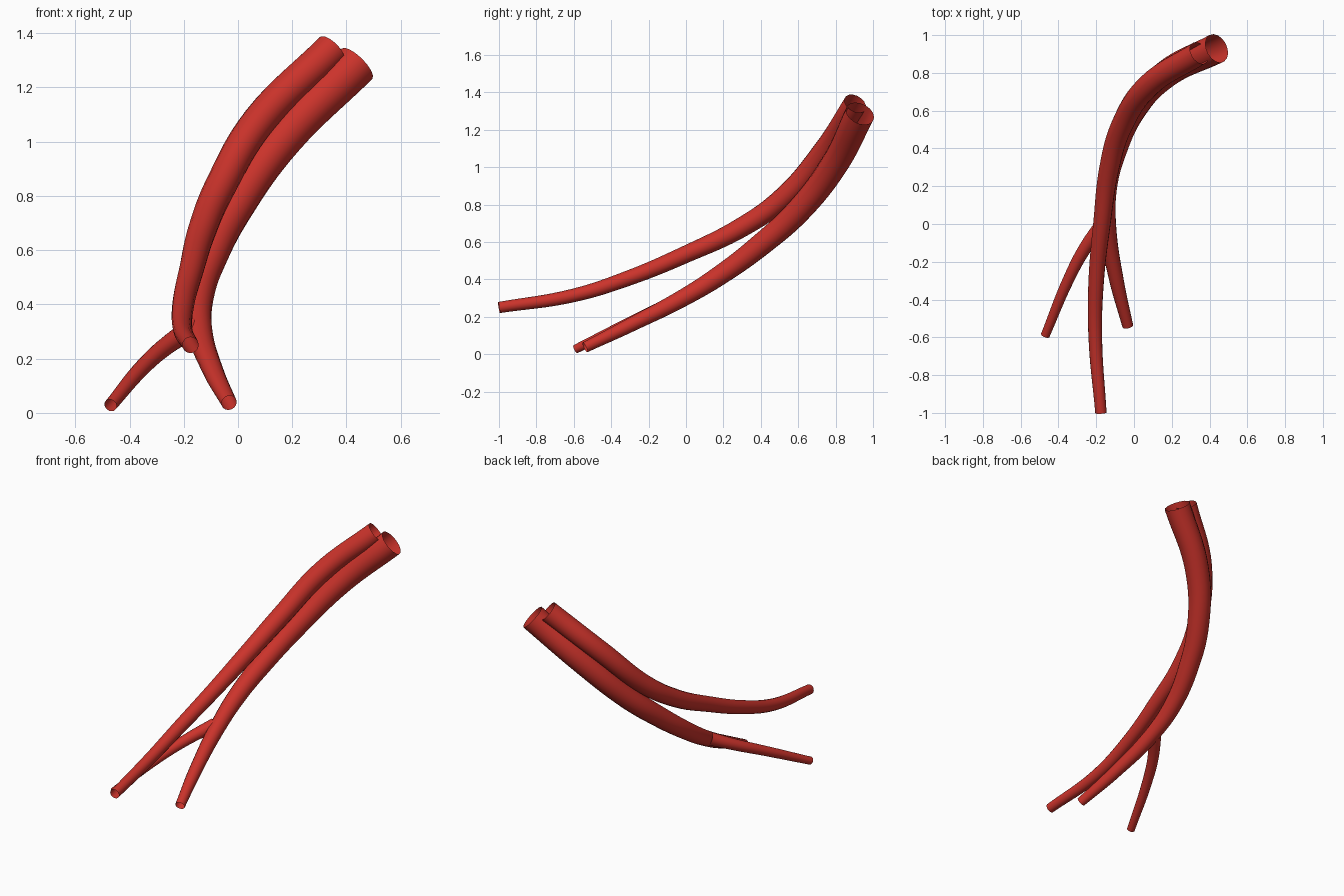
import bpy

cube = bpy.data.objects.get("Cube")
if cube:
    bpy.data.objects.remove(cube, do_unlink=True)

# One red for all tubes
red = bpy.data.materials.new("vessel red")
red.use_nodes = True
red.diffuse_color = (0.6, 0.033, 0.024, 1)
red.node_tree.nodes["Principled BSDF"].inputs["Base Color"].default_value = (0.6, 0.033, 0.024, 1)


def tube(name, points):
    """Sweep an open, tapering round tube through (x, y, z, radius) points."""
    curve = bpy.data.curves.new(name + "_path", "CURVE")
    curve.dimensions = "3D"
    curve.resolution_u = 8
    curve.bevel_depth = 1.0
    curve.bevel_resolution = 6
    curve.use_fill_caps = False
    spline = curve.splines.new("BEZIER")
    spline.bezier_points.add(len(points) - 1)
    for knot, (x, y, z, radius) in zip(spline.bezier_points, points):
        knot.co = (x, y, z)
        knot.radius = radius
        knot.handle_left_type = knot.handle_right_type = "AUTO"
    path = bpy.data.objects.new(name + "_path", curve)
    bpy.context.collection.objects.link(path)
    bpy.context.view_layer.update()
    mesh = bpy.data.meshes.new_from_object(path.evaluated_get(bpy.context.evaluated_depsgraph_get()))
    bpy.data.objects.remove(path, do_unlink=True)
    mesh.name = name
    mesh.materials.clear()
    mesh.materials.append(red)
    for face in mesh.polygons:
        face.use_smooth = True
    obj = bpy.data.objects.new(name, mesh)
    bpy.context.collection.objects.link(obj)
    return obj


# Long upper tube reaching furthest forward
tube("upper_tube", [
    (-0.175, -1.0, 0.25, 0.030),
    (-0.205, -0.6, 0.315, 0.036),
    (-0.20, -0.3, 0.41, 0.041),
    (-0.17, 0.0, 0.535, 0.046),
    (-0.13, 0.3, 0.68, 0.053),
    (-0.065, 0.52, 0.835, 0.058),
    (0.08, 0.735, 1.08, 0.062),
    (0.345, 0.905, 1.34, 0.064),
])

# Thicker lower tube
tube("lower_tube", [
    (-0.033, -0.54, 0.037, 0.029),
    (-0.092, -0.3, 0.155, 0.038),
    (-0.142, 0.0, 0.31, 0.047),
    (-0.142, 0.2, 0.435, 0.054),
    (-0.095, 0.4, 0.585, 0.061),
    (-0.005, 0.6, 0.765, 0.067),
    (0.165, 0.79, 1.01, 0.073),
    (0.438, 0.93, 1.287, 0.080),
])

# Thin side branch leaving the lower tube
tube("side_branch", [
    (-0.47, -0.59, 0.028, 0.024),
    (-0.345, -0.29, 0.175, 0.030),
    (-0.26, -0.13, 0.25, 0.034),
    (-0.165, 0.0, 0.315, 0.040),
])
